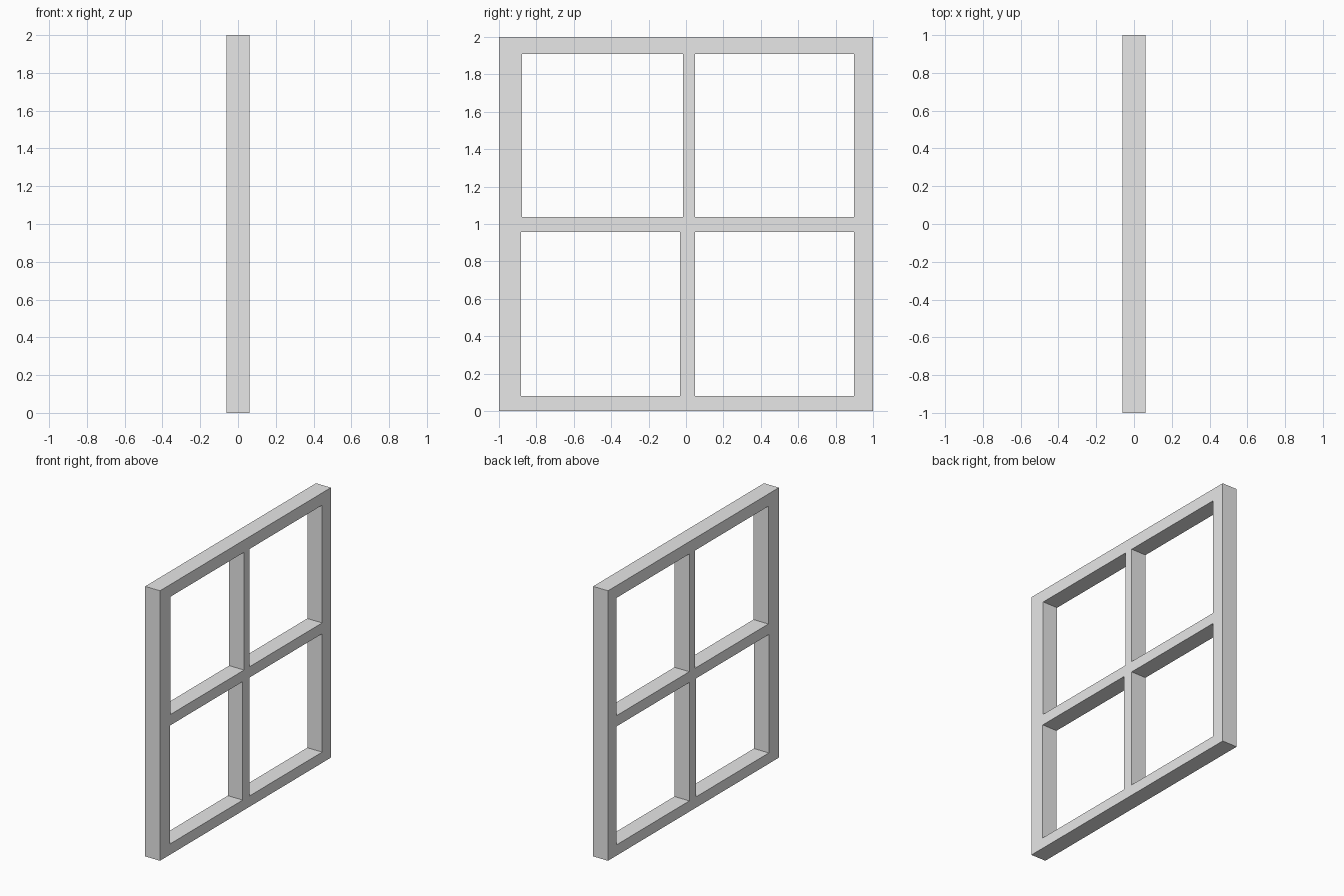
import bpy

if "Cube" in bpy.data.objects:
    bpy.data.objects.remove(bpy.data.objects["Cube"], do_unlink=True)

DEPTH = 0.122


def material(name, color):
    mat = bpy.data.materials.new(name)
    mat.use_nodes = True
    mat.diffuse_color = color
    mat.node_tree.nodes["Principled BSDF"].inputs["Base Color"].default_value = color
    return mat


def box(name, depth, y0, y1, z0, z1):
    """Box centred on x = 0 spanning the given y and z ranges."""
    bpy.ops.mesh.primitive_cube_add(size=1, location=(0, (y0 + y1) / 2, (z0 + z1) / 2))
    obj = bpy.context.object
    obj.name = obj.data.name = name
    obj.scale = (depth, y1 - y0, z1 - z0)
    bpy.ops.object.transform_apply(location=True, rotation=False, scale=True)
    return obj


# Solid slab that becomes the frame with its crossing bars
frame = box("window_frame", DEPTH, -1, 1, 0, 2)
frame.data.materials.append(material("light grey", (0.8, 0.8, 0.8, 1)))

# The four pane openings; the -y column is slightly uneven
openings = {
    "upper_right": (-0.877, -0.016, 1.037, 1.909),
    "upper_left": (0.048, 0.898, 1.037, 1.909),
    "lower_right": (-0.882, -0.032, 0.08, 0.957),
    "lower_left": (0.048, 0.898, 0.08, 0.957),
}
for name, span in openings.items():
    cutter = box(name + "_cutter", DEPTH * 2, *span)
    cutter.hide_render = True
    cut = frame.modifiers.new(name + "_opening", "BOOLEAN")
    cut.operation = "DIFFERENCE"
    cut.solver = "EXACT"
    cut.object = cutter
    bpy.context.view_layer.objects.active = frame
    bpy.ops.object.modifier_apply(modifier=cut.name)
    bpy.data.objects.remove(cutter, do_unlink=True)
